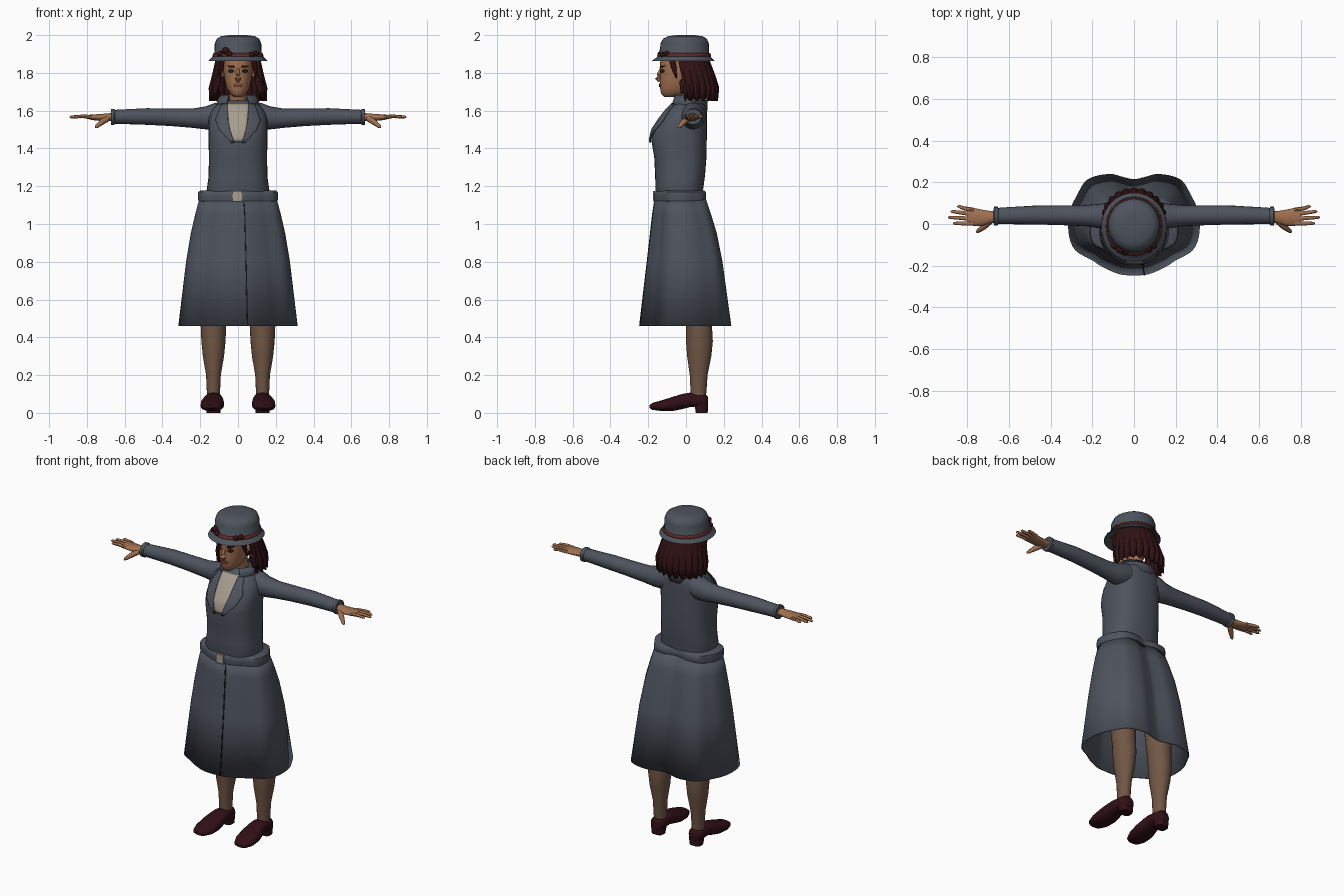
import bpy, bmesh
from math import sin, cos, pi, radians
from mathutils import Vector, Matrix

cube = bpy.data.objects.get("Cube")
if cube:
    bpy.data.objects.remove(cube, do_unlink=True)


def material(name, rgb):
    m = bpy.data.materials.new(name)
    m.use_nodes = True
    m.diffuse_color = (*rgb, 1)
    bsdf = next(n for n in m.node_tree.nodes if n.type == 'BSDF_PRINCIPLED')
    bsdf.inputs["Base Color"].default_value = (*rgb, 1)
    bsdf.inputs["Roughness"].default_value = 0.8
    return m


COAT = material("slate_cloth", (.075, .087, .11))
SKIN = material("skin", (.35, .16, .08))
STOCKING = material("brown_stocking", (.165, .095, .06))
HAIR = material("dark_red_hair", (.03, .006, .007))
SHOE = material("oxblood_leather", (.03, .005, .008))
BAND = material("red_ribbon", (.11, .022, .02))
CREAM = material("cream", (.38, .34, .27))
LIPS = material("lips", (.2, .06, .045))
DARK = material("dark_line", (.018, .018, .022))


def finish(name, bm, mat, thick=0):
    bmesh.ops.recalc_face_normals(bm, faces=bm.faces)
    mesh = bpy.data.meshes.new(name)
    bm.to_mesh(mesh)
    bm.free()
    mesh.materials.append(mat)
    ob = bpy.data.objects.new(name, mesh)
    bpy.context.collection.objects.link(ob)
    if thick:
        mod = ob.modifiers.new("thickness", 'SOLIDIFY')
        mod.thickness, mod.offset = thick, 0
    bpy.ops.object.select_all(action='DESELECT')
    ob.select_set(True)
    bpy.context.view_layer.objects.active = ob
    bpy.ops.object.shade_smooth_by_angle(angle=radians(45))
    return ob


def loft(name, rings, mat, closed=True, caps=True, thick=0):
    bm = bmesh.new()
    rows = [[bm.verts.new(p) for p in ring] for ring in rings]
    n = len(rows[0])
    for a, b in zip(rows, rows[1:]):
        for i in range(n if closed else n - 1):
            j = (i + 1) % n
            bm.faces.new((a[i], a[j], b[j], b[i]))
    if caps and closed:
        bm.faces.new(rows[0])
        bm.faces.new(rows[-1])
    return finish(name, bm, mat, thick)


def spow(v, p):
    return (abs(v) ** (2 / p)) * (1 if v >= 0 else -1)


# Horizontal ring from (z, half width, front y, back y)
def zring(sec, cx=0, n=32, p=2.0):
    z, rx, yf, yb = sec
    cy, ry = (yf + yb) / 2, (yb - yf) / 2
    return [Vector((cx + rx * spow(sin(a), p), cy - ry * spow(cos(a), p), z))
            for a in (2 * pi * i / n for i in range(n))]


def body(name, table, mat, cx=0, p=2.0, caps=True):
    return loft(name, [zring(s, cx, p=p) for s in table], mat, caps=caps)


# Open curved sheet around z, with optional strand ripples
def shell(name, table, start, mat, thick, ripple=0, strands=14, n=84):
    rings = []
    for k, (z, rx, yf, yb) in enumerate(table):
        ring = []
        for i in range(n + 1):
            a = start + (2 * pi - 2 * start) * i / n
            w = cos(2 * pi * strands * i / n) * ripple
            r = 1 + w * k / len(table)
            drop = w * .2 if k == len(table) - 1 else 0
            ring.append((rx * r * sin(a),
                         (yf + yb) / 2 - (yb - yf) / 2 * r * cos(a), z - drop))
        rings.append(ring)
    return loft(name, rings, mat, closed=False, thick=thick)


def tube(name, points, radii, mat, n=10):
    pts = [Vector(p) for p in points]
    rings = []
    for i, (p, r) in enumerate(zip(pts, radii)):
        t = pts[min(i + 1, len(pts) - 1)] - pts[max(i - 1, 0)]
        q = t.to_track_quat('Z', 'Y')
        rings.append([p + q @ Vector((r * cos(2 * pi * k / n), r * sin(2 * pi * k / n), 0))
                      for k in range(n)])
    return loft(name, rings, mat)


def ball(name, loc, size, mat):
    bm = bmesh.new()
    bmesh.ops.create_uvsphere(bm, u_segments=14, v_segments=8, radius=1,
                              matrix=Matrix.Translation(loc) @ Matrix.Diagonal((*size, 1)))
    return finish(name, bm, mat)


def box(name, loc, size, mat):
    bm = bmesh.new()
    bmesh.ops.create_cube(bm, size=1,
                          matrix=Matrix.Translation(loc) @ Matrix.Diagonal((*size, 1)))
    return finish(name, bm, mat)


def interp(table, z):
    for a, b in zip(table, table[1:]):
        if a[0] <= z <= b[0]:
            t = (z - a[0]) / (b[0] - a[0])
            return [u + (v - u) * t for u, v in zip(a, b)]
    return table[-1]


# Thin plate that follows the front of a body; rows are (z, x start, x end)
def patch(name, table, p, rows, lift, mat, thick=.005, steps=12, cols=8):
    rings = []
    for k in range(steps + 1):
        z, x0, x1 = interp(rows, rows[0][0] + (rows[-1][0] - rows[0][0]) * k / steps)
        _, rx, yf, yb = interp(table, z)
        xs = [x0 + (x1 - x0) * i / cols for i in range(cols + 1)]
        rings.append([(x, (yf + yb) / 2 - (yb - yf) / 2 *
                       max(0, 1 - abs(x / rx) ** p) ** (1 / p) - lift, z) for x in xs])
    return loft(name, rings, mat, closed=False, thick=thick)


# Jacket body
TORSO = [(1.13, .15, -.15, .085), (1.18, .166, -.162, .09), (1.25, .156, -.163, .1),
         (1.35, .154, -.168, .108), (1.45, .156, -.184, .11), (1.5, .156, -.174, .11),
         (1.56, .155, -.135, .11), (1.6, .14, -.105, .11), (1.63, .115, -.08, .105),
         (1.655, .075, -.05, .09)]
body("jacket", TORSO, COAT, p=2.5)
patch("shirt_front", TORSO, 2.5, [(1.435, -.025, .025), (1.5, -.045, .045), (1.64, -.06, .06)],
      .005, CREAM)
for s, side in ((1, "left"), (-1, "right")):
    patch(side + "_lapel", TORSO, 2.5,
          [(1.43, s * .02, s * .035), (1.5, s * .043, s * .1), (1.55, s * .052, s * .118),
           (1.6, s * .055, s * .1), (1.635, s * .056, s * .085)], .009, COAT, thick=.008)
shell("collar", [(1.6, .1, -.09, .11), (1.65, .108, -.08, .108), (1.68, .088, -.065, .075)],
      radians(32), COAT, .01)

# Skirt and belt share one fluted outline, front centre round to back centre
HALF = [(0, -.24), (.07, -.235), (.15, -.2), (.2, -.168), (.28, -.12), (.31, -.04),
        (.305, .06), (.27, .14), (.22, .215), (.12, .24), (.05, .225)]
OUTLINE = HALF + [(0, .215)] + [(-x, y) for x, y in HALF[:0:-1]]


def fluted(sec, sub=4):
    z, rx, yf, yb = sec
    ring, n = [], len(OUTLINE)
    for i in range(n):
        a, b, c, d = (Vector(OUTLINE[(i + k) % n]) for k in (-1, 0, 1, 2))
        for j in range(sub):
            t = j / sub
            v = (b * 2 + (c - a) * t + (a * 2 - b * 5 + c * 4 - d) * t ** 2
                 + (b * 3 - a - c * 3 + d) * t ** 3) / 2
            ring.append((v.x / .312 * rx, (yf + yb) / 2 + v.y / .24 * (yb - yf) / 2, z))
    return ring


SKIRT = [(.46, .313, -.243, .237), (.8, .272, -.203, .19), (.95, .247, -.185, .16),
         (1.05, .224, -.174, .13), (1.14, .2, -.16, .1)]
loft("skirt", [fluted(s) for s in SKIRT], COAT, caps=False, thick=.006)
loft("belt", [fluted(s) for s in
              [(1.115, .198, -.158, .096), (1.122, .21, -.167, .104), (1.147, .213, -.17, .107),
               (1.17, .21, -.167, .104), (1.177, .2, -.158, .096)]], COAT)
box("belt_buckle", (-.004, -.17, 1.147), (.05, .012, .054), CREAM)
loft("skirt_seam", [[(x - .003, y, z), (x + .003, y, z)] for x, y, z in
                    [(.05, -.246, .462), (.043, -.206, .8), (.039, -.189, .95),
                     (.036, -.178, 1.05), (.032, -.167, 1.12)]],
     DARK, closed=False, thick=.004)

# Head and face
HEAD = [(1.672, .022, -.115, -.05), (1.688, .042, -.132, 0), (1.72, .06, -.137, .04),
        (1.76, .07, -.138, .065), (1.8, .076, -.135, .08), (1.85, .08, -.138, .09),
        (1.9, .078, -.125, .09), (1.95, .05, -.08, .06)]
body("head", HEAD, SKIN, p=2.2)
tube("neck", [(0, .045, 1.58), (0, .025, 1.65), (0, 0, 1.75)], (.052, .046, .046), SKIN, 20)
tube("nose", [(0, -.132, 1.825), (0, -.145, 1.79), (0, -.149, 1.773), (0, -.138, 1.755)],
     (.006, .011, .016, .01), SKIN)
patch("mouth", HEAD, 2.2, [(1.726, -.015, .015), (1.735, -.027, .027), (1.744, -.014, .014)],
      .002, LIPS, steps=4)

# Hair
shell("hair", [(1.9, .1, -.1, .1), (1.85, .112, -.1, .118), (1.78, .126, -.09, .143),
               (1.72, .14, -.085, .16), (1.665, .135, -.07, .152)],
      radians(66), HAIR, .022, ripple=.07)

# Hat with ribbon and trimmings
body("hat", [(1.888, .1, -.12, .1), (1.862, .15, -.174, .145), (1.864, .157, -.181, .15),
             (1.884, .135, -.153, .132), (1.9, .125, -.14, .123), (1.955, .123, -.135, .121),
             (1.98, .113, -.122, .111), (1.994, .09, -.096, .088), (2, .045, -.05, .045)], COAT)
loft("hat_ribbon", [zring(s, n=48) for s in
                    [(1.887, .134, -.152, .131), (1.891, .133, -.15, .131),
                     (1.904, .128, -.143, .126)]], BAND, caps=False, thick=.004)
for i, (x, z, r) in enumerate([(-.09, 1.9, .02), (-.065, 1.917, .022), (-.045, 1.9, .019),
                               (.07, 1.896, .018), (.093, 1.902, .018)]):
    y = -.008 - .135 * (1 - (x / .13) ** 2) ** .5
    ball("hat_trimming_%d" % (i + 1), (x, y, z), (r, .016, r * .8), HAIR)

# Paired parts
for s, side in ((1, "left"), (-1, "right")):
    def xrings(table, n=20):
        return [[(s * x, cy + ry * cos(2 * pi * i / n), cz + rz * sin(2 * pi * i / n))
                 for i in range(n)] for x, cy, cz, ry, rz in table]

    patch(side + "_eye", HEAD, 2.2, [(1.803, s * .028, s * .044), (1.81, s * .02, s * .052),
                                     (1.817, s * .027, s * .046)], .002, DARK, steps=4)
    patch(side + "_eyebrow", HEAD, 2.2, [(1.828, s * .016, s * .04), (1.84, s * .025, s * .06)],
          .002, HAIR, steps=2)
    ball(side + "_ear", (s * .084, -.008, 1.805), (.014, .02, .03), SKIN)
    tube(side + "_temple_lock", [(s * .08, -.075, 1.88), (s * .09, -.065, 1.83),
                                 (s * .094, -.05, 1.77)], (.016, .014, .003), HAIR)
    tube(side + "_cheek_lock", [(s * .1, .01, 1.79), (s * .112, -.015, 1.75),
                                (s * .122, -.015, 1.69)], (.012, .022, .012), HAIR)

    # Sleeve, cuff and hand
    loft(side + "_sleeve", xrings([(.05, .04, 1.58, .05, .06), (.12, .038, 1.572, .066, .07),
                                   (.17, .038, 1.562, .058, .061), (.24, .04, 1.56, .05, .051),
                                   (.36, .042, 1.565, .047, .046), (.48, .043, 1.569, .045, .044),
                                   (.6, .04, 1.568, .041, .039), (.66, .038, 1.567, .039, .037)]),
         COAT)
    loft(side + "_cuff", xrings([(.65, .038, 1.567, .038, .037), (.656, .038, 1.567, .045, .042),
                                 (.672, .038, 1.567, .045, .042),
                                 (.673, .038, 1.567, .036, .034)]), COAT)
    loft(side + "_palm", xrings([(.64, .036, 1.566, .027, .022), (.69, .033, 1.566, .029, .02),
                                 (.73, .03, 1.564, .039, .018), (.77, .034, 1.565, .043, .015),
                                 (.8, .036, 1.567, .038, .01)]), SKIN)
    for name, y0, y1, x1 in [("little", .067, .085, .848), ("ring", .046, .06, .88),
                             ("middle", .024, .032, .892), ("index", .003, .003, .868)]:
        tube("%s_%s_finger" % (side, name),
             [(s * .77, y0, 1.566), (s * .82, (y0 + y1) / 2, 1.57),
              (s * (x1 - .008), y1, 1.567), (s * x1, y1, 1.566)],
             (.011, .0095, .0075, .003), SKIN, 8)
    tube(side + "_thumb", [(s * .69, .015, 1.558), (s * .72, -.012, 1.54),
                           (s * .748, -.034, 1.517), (s * .755, -.04, 1.51)],
         (.016, .015, .01, .004), SKIN)

    # Leg and shoe
    body(side + "_leg", [(.05, .032, .03, .1), (.11, .035, .024, .108), (.2, .039, .02, .114),
                         (.3, .056, .006, .134), (.38, .064, 0, .142), (.45, .067, 0, .138),
                         (.6, .074, -.02, .13), (.75, .08, -.03, .13)], STOCKING, cx=s * .13)
    loft(side + "_shoe",
         [[(s * cx + rx * cos(a), y, (z0 + z1) / 2 + (z1 - z0) / 2 * spow(sin(a), 3))
           for a in (2 * pi * i / 20 for i in range(20))] for y, cx, z0, z1, rx in
          [(-.192, .142, .025, .042, .018), (-.178, .141, .016, .053, .042),
           (-.13, .138, .01, .066, .06), (-.07, .135, .01, .085, .062),
           (-.02, .132, .02, .1, .054), (.02, .13, .03, .107, .047), (.07, .13, .03, .1, .046),
           (.105, .13, .025, .098, .038), (.117, .13, .03, .085, .022)]], SHOE)
    body(side + "_heel", [(0, .036, .052, .115), (.045, .042, .045, .116)], SHOE,
         cx=s * .13, p=3)
